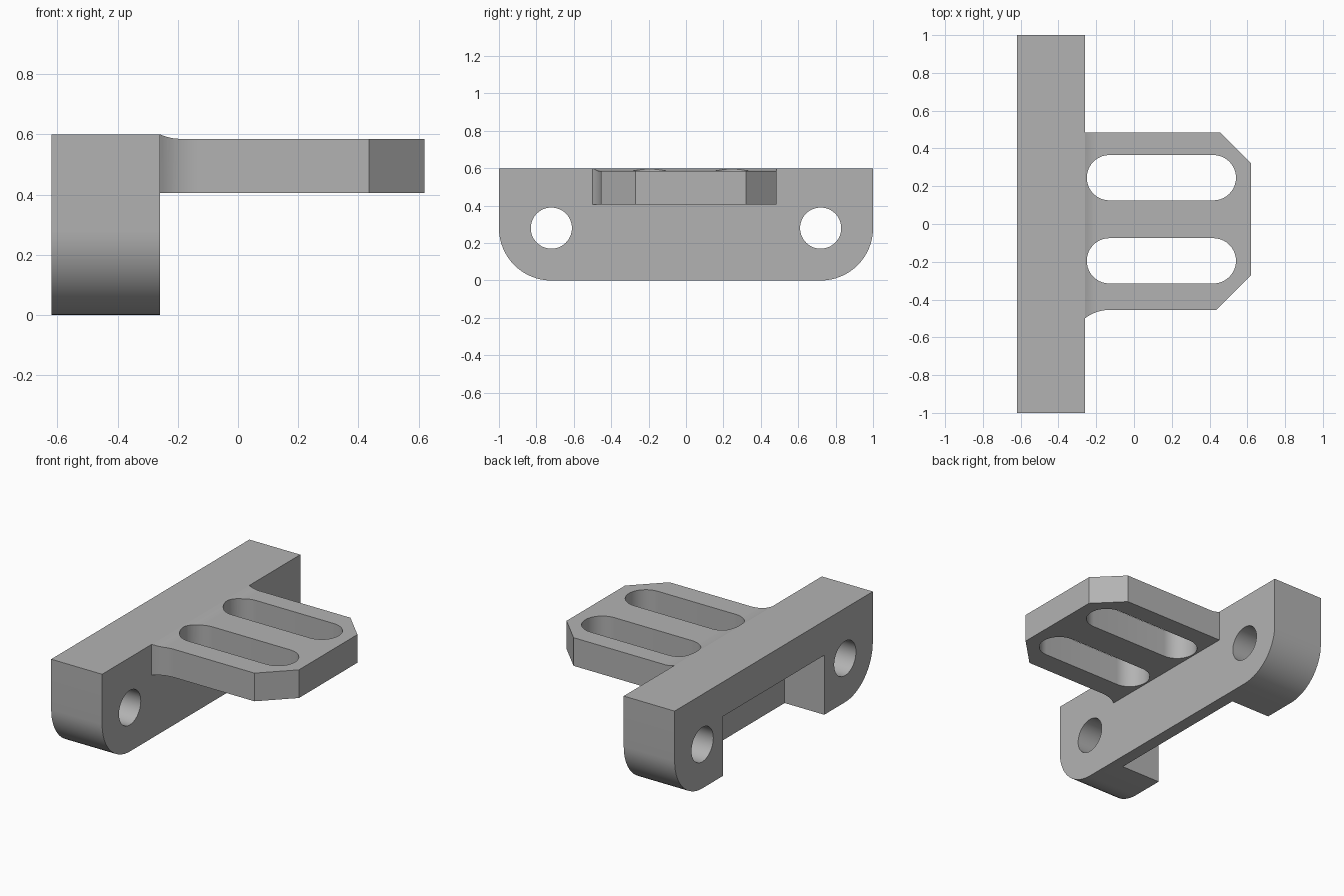
import bpy, bmesh
from math import sin, cos, pi, radians, asin
from mathutils import Vector

old = bpy.data.objects.get("Cube")
if old:
    bpy.data.objects.remove(old, do_unlink=True)

grey = bpy.data.materials.new("plain grey")
grey.use_nodes = True
colour = (0.45, 0.45, 0.45, 1)
grey.diffuse_color = colour
grey.node_tree.nodes["Principled BSDF"].inputs["Base Color"].default_value = colour


def arc(cx, cy, r, start, end, steps=16):
    """Points on an arc, angles in radians."""
    angles = [start + (end - start) * i / steps for i in range(steps + 1)]
    return [(cx + r * cos(a), cy + r * sin(a)) for a in angles]


def prism(name, outline, axis, low, high):
    """Extrude a closed 2D outline along x, y or z."""
    place = {"x": lambda a, b: (low, a, b),
             "y": lambda a, b: (a, low, b),
             "z": lambda a, b: (a, b, low)}[axis]
    shift = Vector([high - low if c == axis else 0 for c in "xyz"])
    bm = bmesh.new()
    face = bm.faces.new([bm.verts.new(place(*p)) for p in outline])
    grown = bmesh.ops.extrude_face_region(bm, geom=[face])["geom"]
    bmesh.ops.translate(bm, vec=shift,
                        verts=[g for g in grown if isinstance(g, bmesh.types.BMVert)])
    bmesh.ops.recalc_face_normals(bm, faces=bm.faces)
    mesh = bpy.data.meshes.new(name)
    bm.to_mesh(mesh)
    bm.free()
    mesh.materials.append(grey)
    obj = bpy.data.objects.new(name, mesh)
    bpy.context.collection.objects.link(obj)
    return obj


def combine(target, tool, operation):
    """Apply a boolean and discard the tool object."""
    tool.hide_render = True
    mod = target.modifiers.new(operation.lower(), "BOOLEAN")
    mod.operation, mod.solver, mod.object = operation, "EXACT", tool
    bpy.context.view_layer.objects.active = target
    bpy.ops.object.modifier_apply(modifier=mod.name)
    bpy.data.objects.remove(tool, do_unlink=True)


back, front, top = -0.62, -0.26, 0.6
hole_y, hole_z = 0.72, 0.28

# Mounting bar with rounded lower corners
bar_outline = ([(-1, top)] + arc(-hole_y, hole_z, 0.28, pi, 1.5 * pi)
               + arc(hole_y, hole_z, 0.28, 1.5 * pi, 2 * pi) + [(1, top)])
bracket = prism("bracket", bar_outline, "x", back, front)

# Rear pocket that leaves two legs and a thin front wall
pocket = [(-0.51, -0.1), (0.51, -0.1), (0.51, 0.38), (-0.51, 0.38)]
combine(bracket, prism("pocket_cutter", pocket, "x", back - 0.1, front - 0.08), "DIFFERENCE")

# Bolt holes through the legs
for side in (-1, 1):
    circle = arc(side * hole_y, hole_z, 0.11, 0, 2 * pi, 48)[:-1]
    combine(bracket, prism("hole_cutter", circle, "x", back - 0.1, front + 0.1), "DIFFERENCE")

# Shelf plan with clipped corners and one curved root
root = arc(-0.13, -0.665, 0.21, pi / 2 + asin(0.13 / 0.21), pi / 2, 10)
plan = ([(-0.3, root[0][1])] + root
        + [(0.435, -0.455), (0.62, -0.27), (0.62, 0.32), (0.455, 0.485), (-0.3, 0.485)])
shelf = prism("shelf", plan, "z", 0.405, 0.7)

# Shelf side profile with a shallow curve up to the bar
sweep = arc(-0.19, 0.755, 0.17, 1.5 * pi - asin(0.07 / 0.17), 1.5 * pi, 8)
sweep[0] = (front, top)
profile = [(-0.4, top)] + sweep + [(0.8, 0.585), (0.8, 0.3), (-0.4, 0.3)]
combine(shelf, prism("profile_tool", profile, "y", -0.8, 0.8), "INTERSECT")

# Two long adjustment slots
for y in (0.245, -0.195):
    slot = (arc(-0.13, y, 0.12, pi / 2, 1.5 * pi, 20)
            + arc(0.42, y, 0.12, -pi / 2, pi / 2, 20))
    combine(shelf, prism("slot_cutter", slot, "z", 0.2, 0.8), "DIFFERENCE")

combine(bracket, shelf, "UNION")

# Smooth curved walls, keep edges crisp
bpy.ops.object.select_all(action="DESELECT")
bracket.select_set(True)
bpy.context.view_layer.objects.active = bracket
bpy.ops.object.shade_smooth_by_angle(angle=radians(20))
